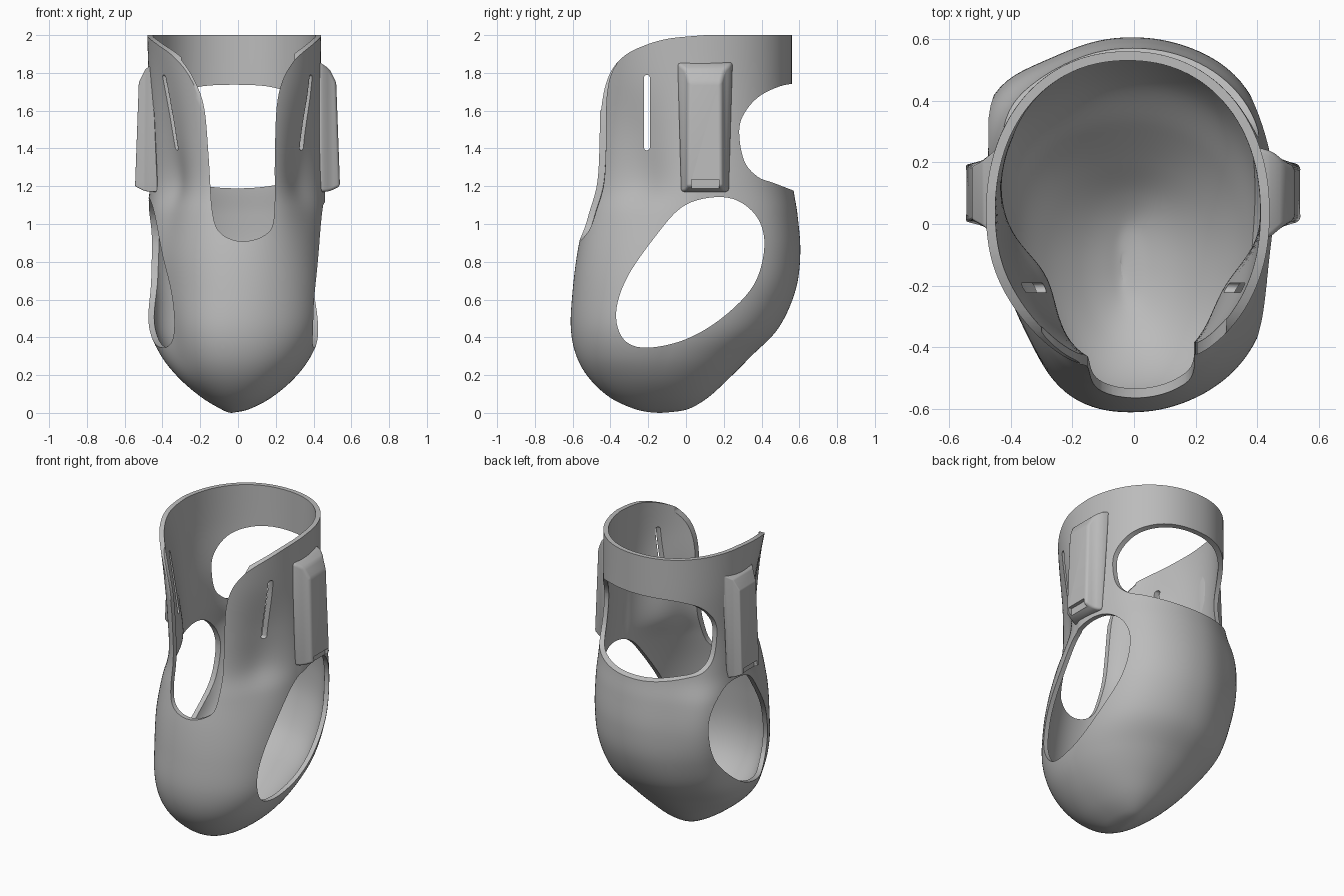
import bpy, bmesh, math
from mathutils import Vector

if "Cube" in bpy.data.objects:
    bpy.data.objects.remove(bpy.data.objects["Cube"], do_unlink=True)

grey = bpy.data.materials.new("plain_grey")
grey.use_nodes = True
grey.diffuse_color = (0.5, 0.5, 0.5, 1)
grey.node_tree.nodes["Principled BSDF"].inputs["Base Color"].default_value = (0.5, 0.5, 0.5, 1)


def spline(pts, n, closed=False):
    """Catmull-Rom curve through points of any dimension."""
    out, m = [], len(pts)
    pick = (lambda i: pts[i % m]) if closed else (lambda i: pts[max(0, min(m - 1, i))])
    for i in range(m if closed else m - 1):
        for s in range(n):
            u = s / n
            out.append([0.5 * (2 * b + (c - a) * u + (2 * a - 5 * b + 4 * c - d) * u * u
                               + (3 * b - a - 3 * c + d) * u ** 3)
                        for a, b, c, d in zip(pick(i - 1), pick(i), pick(i + 1), pick(i + 2))])
    return out if closed else out + [list(pts[-1])]


def finish(name, bm):
    bmesh.ops.recalc_face_normals(bm, faces=bm.faces)
    me = bpy.data.meshes.new(name)
    bm.to_mesh(me)
    bm.free()
    ob = bpy.data.objects.new(name, me)
    bpy.context.collection.objects.link(ob)
    me.materials.append(grey)
    return ob


def prism(name, outline, lo, hi, axis):
    """Extrude an outline along x (outline is y, z) or along y (outline is x, z)."""
    bm = bmesh.new()
    place = (lambda p, d: (d, p[0], p[1])) if axis == "x" else (lambda p, d: (p[0], d, p[1]))
    face = bm.faces.new([bm.verts.new(place(p, lo)) for p in outline])
    ext = bmesh.ops.extrude_face_region(bm, geom=[face])
    move = Vector(place((0, 0), hi - lo))
    bmesh.ops.translate(bm, vec=move, verts=[v for v in ext["geom"] if isinstance(v, bmesh.types.BMVert)])
    ob = finish(name, bm)
    ob.hide_render = True
    return ob


def activate(ob):
    bpy.ops.object.select_all(action="DESELECT")
    ob.select_set(True)
    bpy.context.view_layer.objects.active = ob


def apply_all(ob):
    activate(ob)
    for mod in list(ob.modifiers):
        bpy.ops.object.modifier_apply(modifier=mod.name)


def cut(ob, cutter):
    mod = ob.modifiers.new("cut", "BOOLEAN")
    mod.operation, mod.solver, mod.object = "DIFFERENCE", "EXACT", cutter
    apply_all(ob)
    bpy.data.objects.remove(cutter, do_unlink=True)


# Shell sections: height, left, right, front, back, left dent, right dent, rear bulge
SECTIONS = [
    (2.0, -.48, .44, -.49, .56, 0, 0, 0), (1.75, -.48, .44, -.49, .56, .1, .03, 0),
    (1.45, -.47, .45, -.49, .56, .18, .13, 0), (1.22, -.47, .46, -.5, .565, .24, .17, .4),
    (1.05, -.48, .46, -.535, .59, .15, .07, .9), (.85, -.48, .46, -.575, .605, .09, 0, 1),
    (.65, -.48, .46, -.6, .58, .1, -.03, .8), (.45, -.475, .44, -.61, .49, .14, -.04, .5),
    (.3, -.41, .385, -.58, .345, .1, -.02, .2), (.18, -.31, .295, -.51, .225, .03, 0, 0),
    (.08, -.19, .175, -.4, .115, 0, 0, 0), (.02, -.09, .06, -.27, .01, 0, 0, 0),
    (.002, -.05, -.02, -.18, -.1, 0, 0, 0)]
AROUND = 120


def near(angle, centre, width):
    return math.exp(-((math.degrees(angle) - centre) / width) ** 2)


bm = bmesh.new()
rings = []
for z, xl, xr, yf, yb, dent_l, dent_r, bulge in spline(SECTIONS, 7):
    ring = []
    for i in range(AROUND):
        t = math.tau * i / AROUND
        c, s = math.cos(t), math.sin(t)
        r = (abs(c) ** 2.15 + abs(s) ** 2.15) ** (-1 / 2.15)
        r *= 1 - dent_l * near(t, 212, 25) - dent_r * near(t, 325, 24)
        r *= 1 + bulge * (.14 * near(t, 146, 18) + .045 * near(t, 42, 22))
        ring.append(bm.verts.new(((xl + xr) / 2 + (xr - xl) / 2 * r * c,
                                  (yf + yb) / 2 + (yb - yf) / 2 * r * s, z)))
    rings.append(ring)
for a, b in zip(rings, rings[1:]):
    for i in range(AROUND):
        j = (i + 1) % AROUND
        bm.faces.new((a[i], a[j], b[j], b[i]))
tip = bm.verts.new((-.035, -.14, 0))
for i in range(AROUND):
    bm.faces.new((rings[-1][i], rings[-1][(i + 1) % AROUND], tip))
shell = finish("shell", bm)
# Normals must face outward before thickening inward
if sum(p.normal.x * p.center.x for p in shell.data.polygons) < 0:
    shell.data.flip_normals()
solid = shell.modifiers.new("thickness", "SOLIDIFY")
solid.thickness, solid.offset = .03, -1
apply_all(shell)


# Raised side housings, lofted outward from the shell surface
def housing(name, side, shift):
    bm = bmesh.new()

    def seat(y, z):
        hit = shell.ray_cast(Vector((side, y, z)), Vector((-side, 0, 0)))[1]
        return abs(hit.x) - .008

    # distance bottom/top, half width bottom/top, height bottom/top
    levels = [(0, 0, .13, .15, 1.17, 1.86), (.46, .45, .12, .135, 1.17, 1.845),
              (.49, .485, .105, .105, 1.175, 1.82), (.54, .52, .092, .085, 1.2, 1.75)]
    prev = None
    for x0, x1, w0, w1, z0, z1 in levels:
        ring = []
        for x, w, z in ((x0, -w0, z0), (x0, w0, z0), (x1, w1, z1), (x1, -w1, z1)):
            y = .1 + w
            ring.append(bm.verts.new((side * (x + shift if x else seat(y, z)), y, z)))
        if prev:
            for i in range(4):
                bm.faces.new((prev[i], prev[i - 1], ring[i - 1], ring[i]))
        else:
            bm.faces.new(ring)
        prev = ring
    bm.faces.new(prev)
    ob = finish(name, bm)
    mod = ob.modifiers.new("soft_edges", "BEVEL")
    mod.width, mod.segments, mod.limit_method, mod.angle_limit = .026, 4, "ANGLE", .2
    apply_all(ob)
    # Latch recess in the lower edge
    recess = [(.03, 1.1), (.175, 1.1), (.175, 1.235), (.03, 1.235)]
    ends = sorted((side * (.515 + shift), side * .7))
    cut(ob, prism("recess_cutter", recess, ends[0], ends[1], "x"))
    return ob


bpy.context.view_layer.update()
parts = [shell, housing("right_housing", -1, .005), housing("left_housing", 1, 0)]

# Large egg-shaped side windows
window = spline([(.13, 1.14), (.27, 1.125), (.38, 1.03), (.415, .88), (.36, .68), (.2, .51),
                 (0, .39), (-.21, .345), (-.33, .39), (-.37, .53), (-.31, .72), (-.15, .95),
                 (-.02, 1.09)], 6, True)
cut(shell, prism("window_cutter", window, -1, 1, "x"))

# Rear opening
rear = spline([(.6, 1.745), (.5, 1.73), (.38, 1.67), (.3, 1.57), (.282, 1.47), (.31, 1.33),
               (.38, 1.25), (.47, 1.215), (.6, 1.165)], 5)
cut(shell, prism("rear_cutter", rear + [(1, 1.165), (1, 1.745)], -1, 1, "x"))

# Collar edge sweeping down toward the front
collar = spline([(.14, 2.002), (.05, 1.996), (-.1, 1.98), (-.22, 1.945), (-.32, 1.895),
                 (-.39, 1.82), (-.43, 1.72), (-.45, 1.6)], 5)
cut(shell, prism("collar_cutter", collar + [(-1, 1.6), (-1, 2.2), (.14, 2.2)], -1, 1, "x"))

# Throat notch
notch = spline([(-.3, 1.87), (-.235, 1.77), (-.18, 1.62), (-.155, 1.35), (-.135, 1.06), (-.09, .95),
                (.02, .908), (.14, .94), (.19, 1.03), (.195, 1.35), (.205, 1.62), (.24, 1.77),
                (.3, 1.87)], 5)
cut(shell, prism("notch_cutter", notch + [(.3, 2.2), (-.3, 2.2)], -1, 0, "y"))

# Narrow strap slots with round ends
slot = []
for i in range(16):
    a = math.tau * (i + .5) / 16
    slot.append((-.207 + .016 * math.cos(a), (1.774 if math.sin(a) > 0 else 1.406) + .016 * math.sin(a)))
cut(shell, prism("slot_cutter", slot, -1, 1, "x"))

for ob in parts:
    activate(ob)
    bpy.ops.object.shade_smooth_by_angle(angle=math.radians(40))
